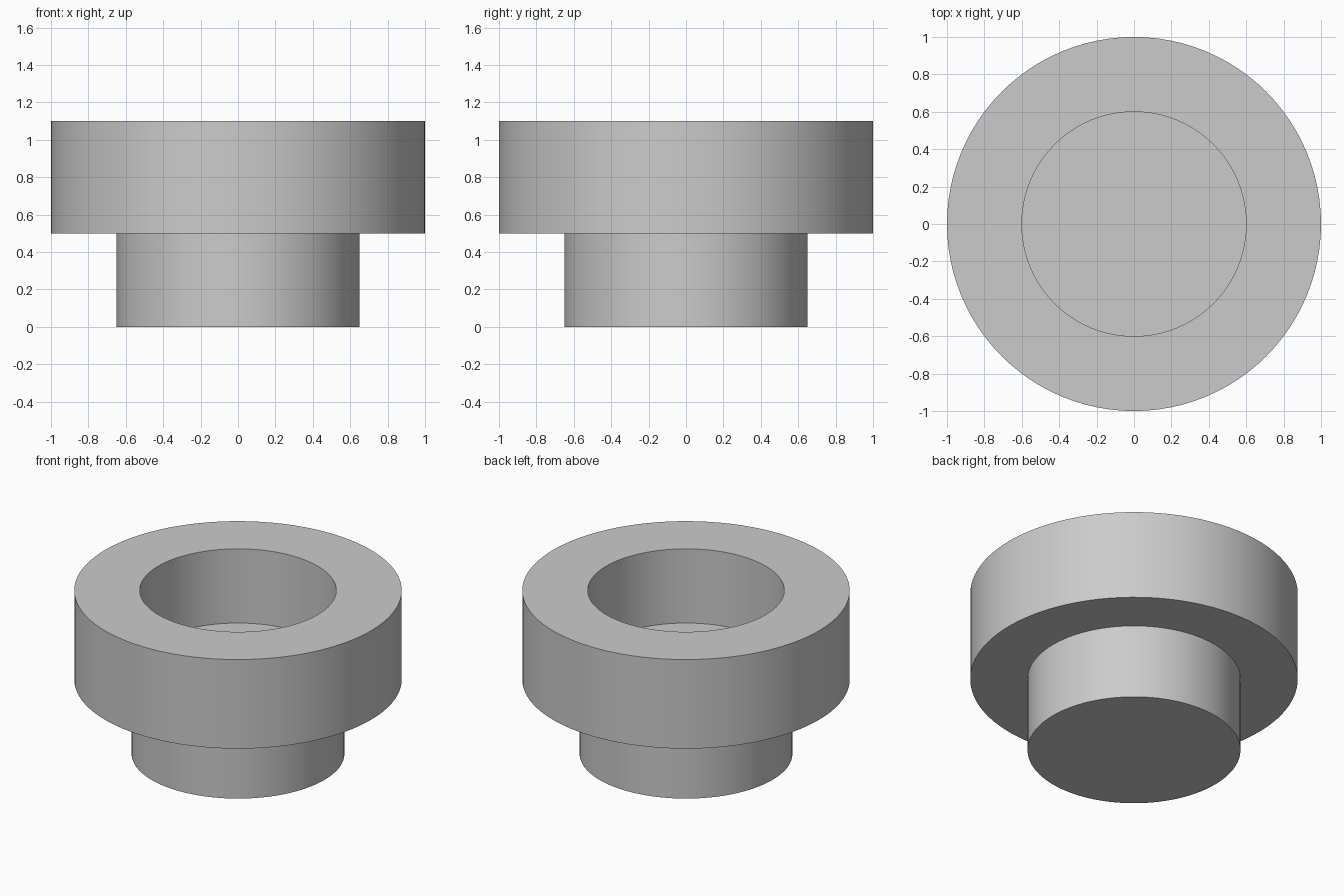
import bpy, bmesh, math

cube = bpy.data.objects.get("Cube")
if cube:
    bpy.data.objects.remove(cube, do_unlink=True)

SEGMENTS = 96

# Single grey finish
grey = bpy.data.materials.new("light_grey")
grey.use_nodes = True
colour = (0.6, 0.6, 0.6, 1)
grey.diffuse_color = colour
grey.node_tree.nodes["Principled BSDF"].inputs["Base Color"].default_value = colour


def lathe(name, profile):
    """Revolve an (r, z) profile about z, capping ends that are off the axis."""
    bm = bmesh.new()
    rings = []
    for r, z in profile:
        ring = []
        for i in range(SEGMENTS):
            a = math.tau * i / SEGMENTS
            ring.append(bm.verts.new((r * math.cos(a), r * math.sin(a), z)))
        rings.append(ring)
    for low, high in zip(rings, rings[1:]):
        for i in range(SEGMENTS):
            j = (i + 1) % SEGMENTS
            bm.faces.new((low[i], low[j], high[j], high[i]))
    bm.faces.new(rings[0][::-1])
    bm.faces.new(rings[-1])
    bmesh.ops.recalc_face_normals(bm, faces=bm.faces)
    mesh = bpy.data.meshes.new(name)
    bm.to_mesh(mesh)
    bm.free()
    mesh.materials.append(grey)
    obj = bpy.data.objects.new(name, mesh)
    bpy.context.collection.objects.link(obj)
    bpy.ops.object.select_all(action='DESELECT')
    obj.select_set(True)
    bpy.context.view_layer.objects.active = obj
    bpy.ops.object.shade_smooth_by_angle(angle=math.radians(30))
    return obj


# Narrow stem, wide collar and blind bore as one turned solid
lathe("flanged_bushing", [
    (0.65, 0), (0.65, 0.5),      # stem
    (1, 0.5), (1, 1.1),          # collar
    (0.6, 1.1), (0.6, 0.6),      # bore down to its floor
])
